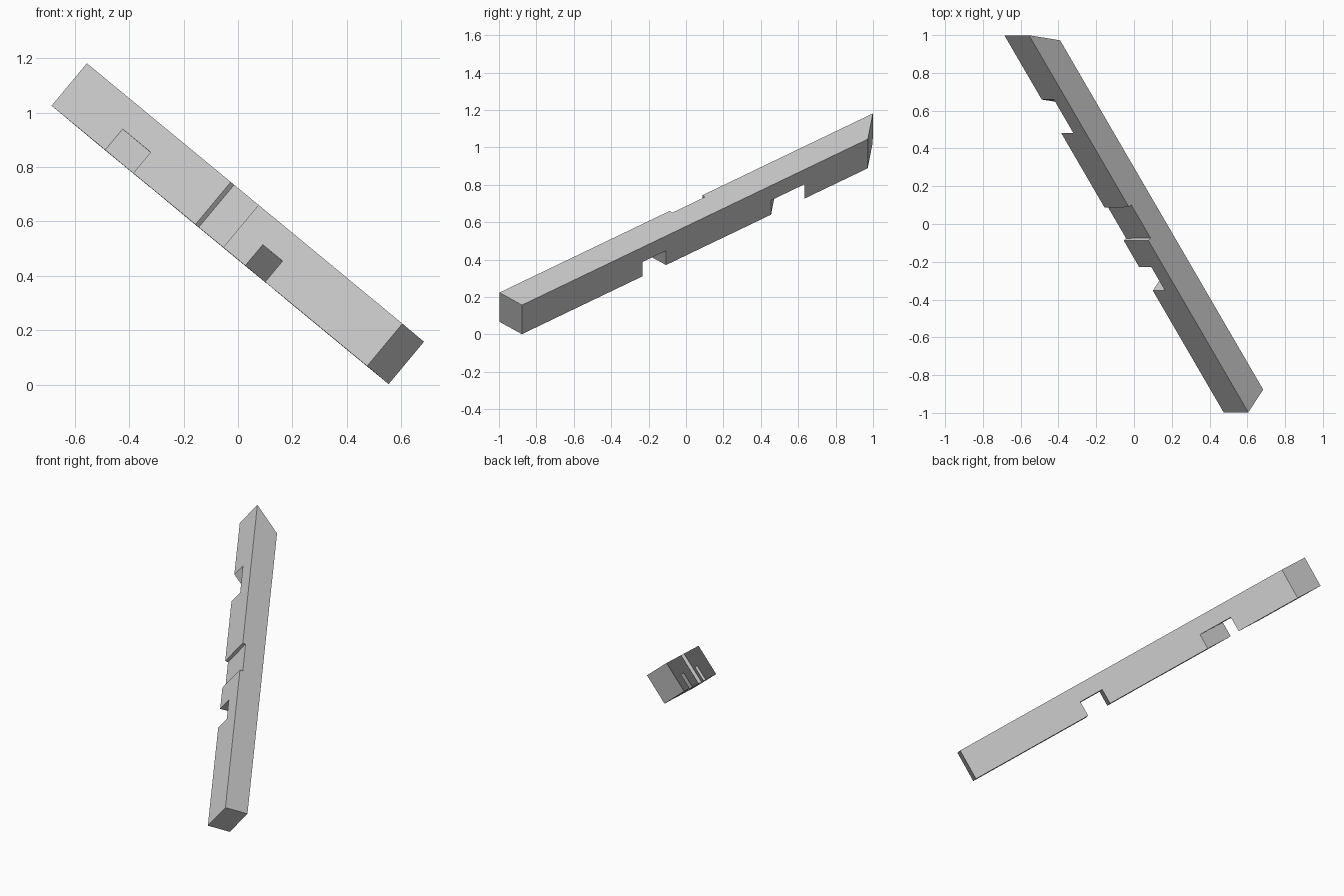
import bpy
import bmesh
from mathutils import Matrix, Vector

cube = bpy.data.objects.get("Cube")
if cube:
    bpy.data.objects.remove(cube, do_unlink=True)

# Beam frame: local x = thickness, y = length, z = depth
along = Vector((-1.16, 1.995, 0.957)).normalized()
deep = Vector((0.643, 0, 0.766))
deep = (deep - along * deep.dot(along)).normalized()
across = along.cross(deep)
frame = Matrix((across, along, deep)).transposed().to_4x4()
frame.translation = Vector((0.475, -0.998, 0.068))

THICK, DEPTH, LENGTH = 0.155, 0.203, 2.5
NEAR_SKEW, FAR_SKEW = 0.22, -0.97     # slope of the angled cuts

paint = bpy.data.materials.new("light_grey")
paint.use_nodes = True
grey = (0.6, 0.6, 0.6, 1)
paint.diffuse_color = grey
paint.node_tree.nodes["Principled BSDF"].inputs["Base Color"].default_value = grey


def block(name, xs, ys, zs, skews):
    """Six-sided block whose two end faces slope across the thickness."""
    bm = bmesh.new()
    bmesh.ops.create_cube(bm, size=1)
    for v in bm.verts:
        i, j, k = (int(c > 0) for c in v.co)
        v.co = (xs[i], ys[j] + skews[j] * xs[i], zs[k])
    bmesh.ops.recalc_face_normals(bm, faces=bm.faces[:])
    mesh = bpy.data.meshes.new(name)
    bm.to_mesh(mesh)
    bm.free()
    mesh.materials.append(paint)
    obj = bpy.data.objects.new(name, mesh)
    bpy.context.collection.objects.link(obj)
    obj.matrix_world = frame
    return obj


# Angled-end beam
beam = block("notched_beam", (0, THICK), (0, LENGTH), (0, DEPTH),
             (NEAR_SKEW, FAR_SKEW))

# Two half-depth notches through the underside, and one shallow housing
through = (-0.05, THICK + 0.05)
half = (-0.05, 0.1)
cutters = [
    block("near_notch_cutter", through, (0.808, 0.965), half, (NEAR_SKEW,) * 2),
    block("far_notch_cutter", through, (1.853, 2.075), half, (FAR_SKEW,) * 2),
    block("housing_cutter", (-0.05, 0.02), (1.14, 1.36), (-0.05, DEPTH + 0.05), (0, 0)),
]
for cutter in cutters:
    cut = beam.modifiers.new(cutter.name, "BOOLEAN")
    cut.operation = "DIFFERENCE"
    cut.solver = "EXACT"
    cut.object = cutter

# Apply the cuts and remove the cutters
bpy.context.view_layer.update()
graph = bpy.context.evaluated_depsgraph_get()
result = bpy.data.meshes.new_from_object(beam.evaluated_get(graph))
beam.modifiers.clear()
beam.data = result
for cutter in cutters:
    bpy.data.objects.remove(cutter, do_unlink=True)
